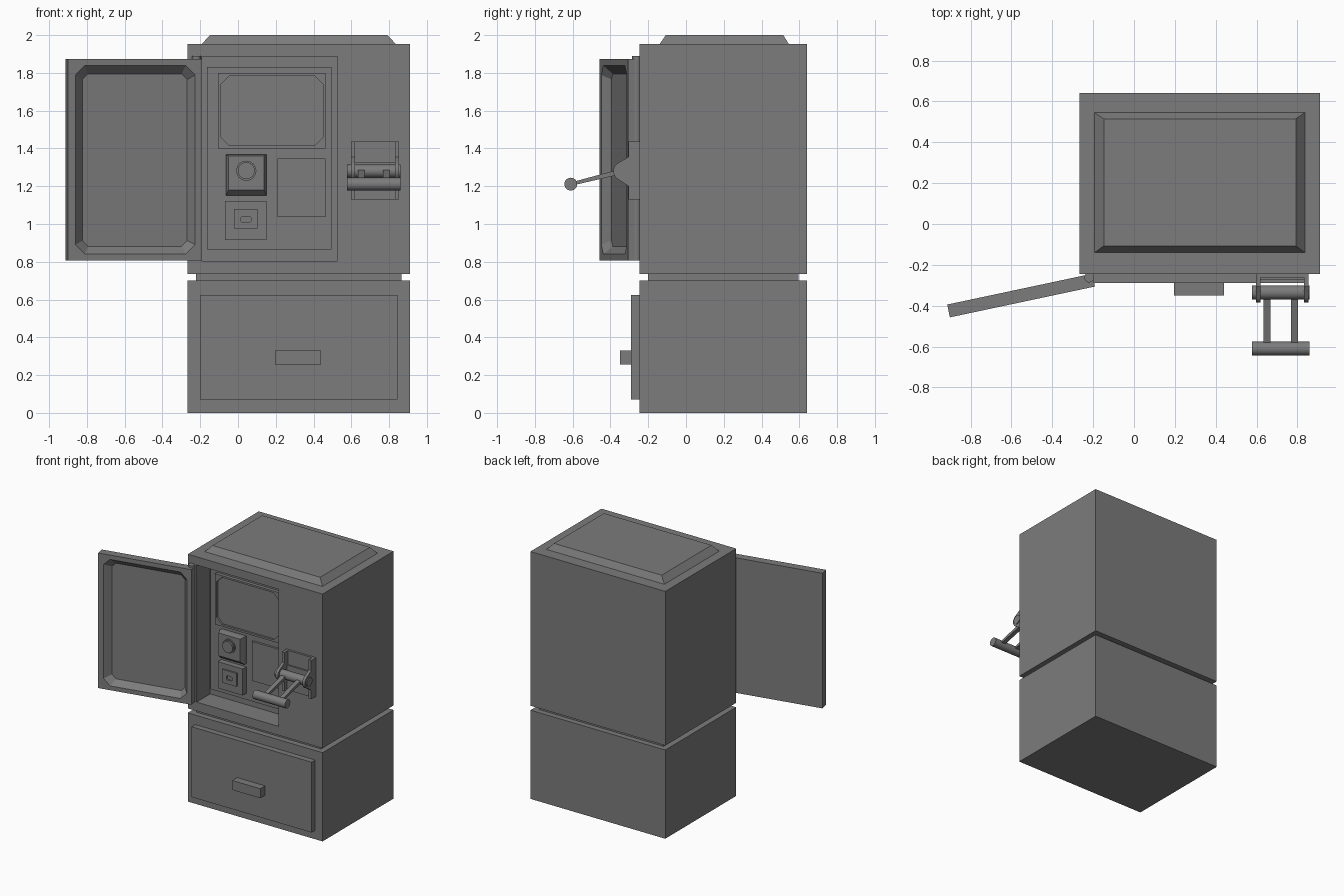
import bpy, bmesh
from math import cos, sin, radians, pi
from mathutils import Vector, Matrix

if "Cube" in bpy.data.objects:
    bpy.data.objects.remove(bpy.data.objects["Cube"])

GREY = bpy.data.materials.new("dark_grey")
GREY.diffuse_color = (0.2, 0.2, 0.2, 1)
GREY.use_nodes = True
GREY.node_tree.nodes["Principled BSDF"].inputs["Base Color"].default_value = GREY.diffuse_color


def finish(name, bm):
    bmesh.ops.recalc_face_normals(bm, faces=bm.faces)
    me = bpy.data.meshes.new(name)
    bm.to_mesh(me)
    bm.free()
    me.materials.append(GREY)
    ob = bpy.data.objects.new(name, me)
    bpy.context.collection.objects.link(ob)
    return ob


def ring(a0, a1, b0, b1, h, c=0):
    """Rectangle with corners cut by c, at depth h."""
    return [(a0 + c, b0, h), (a1 - c, b0, h), (a1, b0 + c, h), (a1, b1 - c, h),
            (a1 - c, b1, h), (a0 + c, b1, h), (a0, b1 - c, h), (a0, b0 + c, h)]


def loft(name, rings, flat=False):
    """Skin rings and cap both ends; depth runs along y, or along z if flat."""
    bm = bmesh.new()
    seen = {}

    def vert(p):
        co = p if flat else (p[0], p[2], p[1])
        key = tuple(round(v, 5) for v in co)
        if key not in seen:
            seen[key] = bm.verts.new(co)
        return seen[key]

    def face(pts):
        vs = list(dict.fromkeys(vert(p) for p in pts))
        if len(vs) > 2:
            bm.faces.new(vs)

    face(rings[0])
    face(rings[-1])
    for r, s in zip(rings, rings[1:]):
        for i in range(8):
            j = (i + 1) % 8
            face([r[i], r[j], s[j], s[i]])
    return finish(name, bm)


def box(name, x0, x1, y0, y1, z0, z1):
    return loft(name, [ring(x0, x1, z0, z1, y1), ring(x0, x1, z0, z1, y0)])


def rod(name, p, q, r, sides=24):
    p, q = Vector(p), Vector(q)
    bm = bmesh.new()
    bmesh.ops.create_cone(bm, cap_ends=True, segments=sides, radius1=r, radius2=r, depth=(q - p).length)
    rot = Vector((0, 0, 1)).rotation_difference(q - p).to_matrix().to_4x4()
    bm.transform(Matrix.Translation((p + q) / 2) @ rot)
    ob = finish(name, bm)
    bpy.context.view_layer.objects.active = ob
    bpy.ops.object.select_all(action='DESELECT')
    ob.select_set(True)
    bpy.ops.object.shade_smooth_by_angle(angle=radians(35))
    return ob


def extrude_x(name, profile, x0, x1):
    bm = bmesh.new()
    f = bm.faces.new([bm.verts.new((x0, y, z)) for y, z in profile])
    g = bmesh.ops.extrude_face_region(bm, geom=[f])['geom']
    bmesh.ops.translate(bm, vec=(x1 - x0, 0, 0), verts=[v for v in g if isinstance(v, bmesh.types.BMVert)])
    return finish(name, bm)


# Cabinet: lower block, recessed neck, upper block with open compartment, raised lid
F, B = -0.245, 0.64
BACK = F + 0.135
box("lower_cabinet", -0.267, 0.91, F, B, 0, 0.70)
box("neck", -0.222, 0.865, -0.20, 0.596, 0.69, 0.745)
loft("upper_cabinet", [ring(-0.267, 0.91, 0.735, 1.952, B), ring(-0.267, 0.91, 0.735, 1.952, F),
                       ring(-0.19, 0.527, 0.805, 1.887, F), ring(-0.19, 0.527, 0.805, 1.887, F + 0.17)])
box("control_panel", -0.165, 0.495, BACK, F + 0.18, 0.864, 1.83)
loft("lid", [ring(-0.193, 0.836, -0.14, 0.545, 1.945), ring(-0.193, 0.836, -0.14, 0.545, 1.952),
             ring(-0.148, 0.792, -0.107, 0.515, 2.0)], flat=True)

# Drawer front and pull
box("drawer_front", -0.201, 0.845, -0.29, F + 0.01, 0.07, 0.625)
box("drawer_pull", 0.195, 0.44, -0.35, -0.28, 0.255, 0.33)

# Screen with cut corners
s = F + 0.108
loft("screen", [ring(-0.106, 0.462, 1.40, 1.80, BACK + 0.01), ring(-0.106, 0.462, 1.40, 1.80, s),
                ring(-0.09, 0.45, 1.415, 1.786, s, 0.045), ring(-0.09, 0.45, 1.415, 1.786, s + 0.015, 0.045)])
box("side_plate", 0.209, 0.462, F + 0.118, BACK + 0.01, 1.036, 1.346)

# Dial box and dial
d = F + 0.075
loft("dial_box", [ring(-0.064, 0.15, 1.15, 1.367, BACK + 0.01), ring(-0.064, 0.15, 1.15, 1.367, BACK - 0.025),
                  ring(-0.05, 0.138, 1.18, 1.36, d)])
rod("dial_base", (0.044, d + 0.01, 1.282), (0.044, d - 0.01, 1.282), 0.053)
rod("dial_knob", (0.044, d, 1.282), (0.044, d - 0.025, 1.282), 0.045)

# Lock box with keyhole
k = F + 0.09
box("lock_box", -0.068, 0.15, k, BACK + 0.01, 0.914, 1.123)
loft("lock_plate", [ring(-0.022, 0.102, 0.975, 1.08, k + 0.01), ring(-0.022, 0.102, 0.975, 1.08, k - 0.012),
                    ring(0.015, 0.068, 1.007, 1.041, k - 0.012, 0.008),
                    ring(0.015, 0.068, 1.007, 1.041, k + 0.002, 0.008)])

# Open door, built flat with its hinge edge at the origin, then swung open
z0, z1, w, t = 0.807, 1.873, 0.726, 0.064
door = loft("door", [ring(-w, 0, z0, z1, t), ring(-w, 0, z0, z1, 0),
                     ring(-w + 0.042, -0.037, z0 + 0.034, z1 - 0.034, 0, 0.05),
                     ring(-w + 0.089, -0.07, z0 + 0.075, z1 - 0.078, 0.045, 0.03)])
door.location = (-0.191, -0.306, 0)
door.rotation_euler = (0, 0, radians(12))
rod("door_hinge", (-0.22, -0.262, 0.81), (-0.22, -0.262, 1.89), 0.024, 16)

# Lever: mounting plate, two lugs, pivot, two arms, grip
py, pz = -0.335, 1.28
box("lever_plate", 0.606, 0.845, -0.262, F + 0.01, 1.13, 1.436)
box("lever_block", 0.617, 0.834, -0.275, F, 1.13, 1.325)
arc = [(py + 0.05 * cos(a), pz + 0.05 * sin(a)) for a in (radians(125 + 11 * i) for i in range(11))]
lug = [(F + 0.01, 1.13), (F + 0.01, 1.436), (-0.305, 1.436), (-0.305, 1.355)] + arc + [(-0.305, 1.201), (-0.305, 1.13)]
for side, x in (("left", 0.597), ("right", 0.831)):
    extrude_x("lever_lug_" + side, lug, x, x + 0.022)
rod("lever_pivot", (0.577, py, pz), (0.86, py, pz), 0.035)
gy, gz = -0.61, 1.211
for side, x in (("left", 0.635), ("right", 0.768)):
    extrude_x("lever_arm_" + side, [(py, pz - 0.014), (py, pz + 0.014), (gy, gz + 0.009), (gy, gz - 0.009)], x, x + 0.034)
rod("lever_grip", (0.577, gy, gz), (0.86, gy, gz), 0.034)
